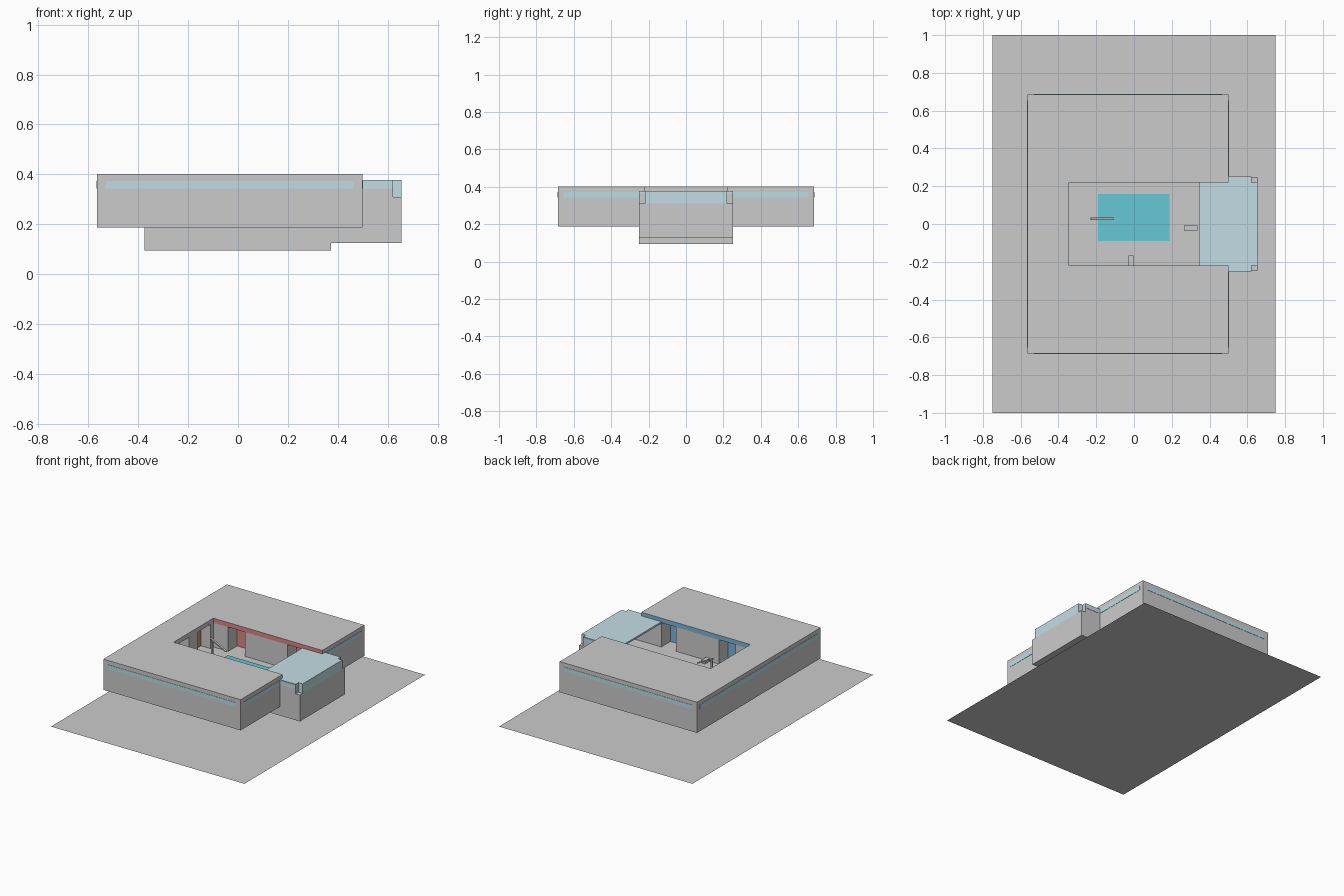
import bpy, bmesh, math
from mathutils import Vector

if "Cube" in bpy.data.objects:
    bpy.data.objects.remove(bpy.data.objects["Cube"])


def material(name, rgb):
    m = bpy.data.materials.new(name)
    m.diffuse_color = (*rgb, 1)
    m.use_nodes = True
    m.node_tree.nodes["Principled BSDF"].inputs["Base Color"].default_value = m.diffuse_color
    return m


GLASS = material("glass_blue", (0.55, 0.73, 0.78))
STRIP = material("strip_blue", (0.50, 0.72, 0.78))
WATER = material("water", (0.13, 0.58, 0.67))
RED = material("red", (0.72, 0.24, 0.24))
BLUE = material("blue", (0.20, 0.45, 0.68))
GREY = material("grey", (0.8, 0.8, 0.8))


def prism(name, pts, z0, z1, mat=None, top=True, pick=None):
    """Extrude a counter-clockwise outline; pick(centre) gives a side's material slot."""
    bm = bmesh.new()
    lo = [bm.verts.new((x, y, z0)) for x, y in pts]
    hi = [bm.verts.new((x, y, z1)) for x, y in pts]
    bm.faces.new(lo[::-1])
    if top:
        bm.faces.new(hi)
    n = len(pts)
    for i in range(n):
        j = (i + 1) % n
        f = bm.faces.new((lo[i], lo[j], hi[j], hi[i]))
        if pick:
            f.material_index = pick((lo[i].co + hi[j].co) / 2)
    me = bpy.data.meshes.new(name)
    bm.to_mesh(me)
    bm.free()
    for m in ([GREY, RED, BLUE] if pick else [mat] if mat else []):
        me.materials.append(m)
    ob = bpy.data.objects.new(name, me)
    bpy.context.collection.objects.link(ob)
    return ob


def box(name, x0, x1, y0, y1, z0, z1, mat=None):
    return prism(name, [(x0, y0), (x1, y0), (x1, y1), (x0, y1)], z0, z1, mat)


def mirrored(half):
    return half + [(x, -y) for x, y in reversed(half)]


# Ground sheet
me = bpy.data.meshes.new("ground_sheet")
me.from_pydata([(-.75, -1, 0), (.75, -1, 0), (.75, 1, 0), (-.75, 1, 0)], [], [(0, 1, 2, 3)])
bpy.context.collection.objects.link(bpy.data.objects.new("ground_sheet", me))

# Floor slab, sunken core and entrance floor
X0, X1, Y, W, C = -0.565, 0.5, 0.685, 0.22, -0.345
FLOOR, CEIL, TOP = 0.2, 0.37, 0.402
box("floor_slab", X0, X1, -Y, Y, 0.187, FLOOR)
box("sunken_core", -0.375, 0.372, -0.25, 0.25, 0.094, 0.187)
box("entrance_floor", 0.372, 0.655, -0.25, 0.25, 0.125, FLOOR)

# U-shaped building: walls with coloured alcoves, then the roof with a coloured rim
A = 0.32
walls = [(X0, -Y), (X1, -Y), (X1, -W),
         (.345, -W), (.345, -A), (.23, -A), (.23, -W),
         (-.10, -W), (-.10, -A), (-.23, -A), (-.23, -W),
         (C, -W), (C, -.19), (-.42, -.19), (-.42, -.05), (C, -.05)]
roof = [(X0, -Y), (X1, -Y), (X1, -W), (C, -W)]


def team(c):
    return 1 if c.y > 0 else 2


def alcove_slot(c):
    back = abs(abs(c.y) - A) < .001 or abs(c.x + .42) < .001
    return team(c) if back else 0


def rim_slot(c):
    return team(c) if abs(abs(c.y) - W) < .001 else 0


def outline(half):
    # outer edge first, then the courtyard side, mirrored front to back
    return mirrored(half)


prism("building_walls", outline(walls), FLOOR, CEIL, top=False, pick=alcove_slot)
prism("building_roof", outline(roof), CEIL, TOP, pick=rim_slot)

# Window strips around the outside
E = 0.002
Z = (0.343, 0.373)
for s, side in ((-1, "front"), (1, "back")):
    y = sorted((s * Y, s * (Y + E)))
    box("window_strip_" + side, -.53, .465, *y, *Z, STRIP)
    y = sorted((s * .25, s * .655))
    box("window_strip_right_" + side, X1, X1 + E, *y, *Z, STRIP)
box("window_strip_left", X0 - E, X0, -.655, .655, *Z, STRIP)

# Entrance block: side walls, end wall, glass fascia with notched corners
for s, side in ((-1, "front"), (1, "back")):
    y = sorted((s * W, s * .25))
    box("entrance_wall_" + side, X1, .655, *y, FLOOR, .31)
    box("entrance_upper_wall_" + side, X1, .622, *y, .31, .365)
    y = sorted((s * .25, s * (.25 + E)))
    box("entrance_strip_" + side, X1, .622, *y, *Z, GLASS)
box("entrance_end_wall", .622, .655, -W, W, FLOOR, .31)
box("entrance_fascia", .622, .655, -W, W, .31, .365, GLASS)
prism("entrance_glass_roof",
      mirrored([(.345, -W), (X1, -W), (X1, -.25), (.622, -.25), (.622, -W), (.655, -W)][:6]),
      .365, .377, GLASS)

# Pool and courtyard furniture
box("pool_water", -.19, .187, -.09, .16, FLOOR, .206, WATER)
box("slide_post", -.225, -.213, .021, .034, FLOOR, .35)
board = box("slide_board", -.067, .067, -.007, .007, -.004, .004)
board.location = (-.17, .0275, .335)
board.rotation_euler = (0, math.radians(27), 0)
box("entrance_bench", .265, .337, -.035, -.007, FLOOR, .222)
box("wall_bench", -.03, -.002, -W, -.168, FLOOR, .222)
